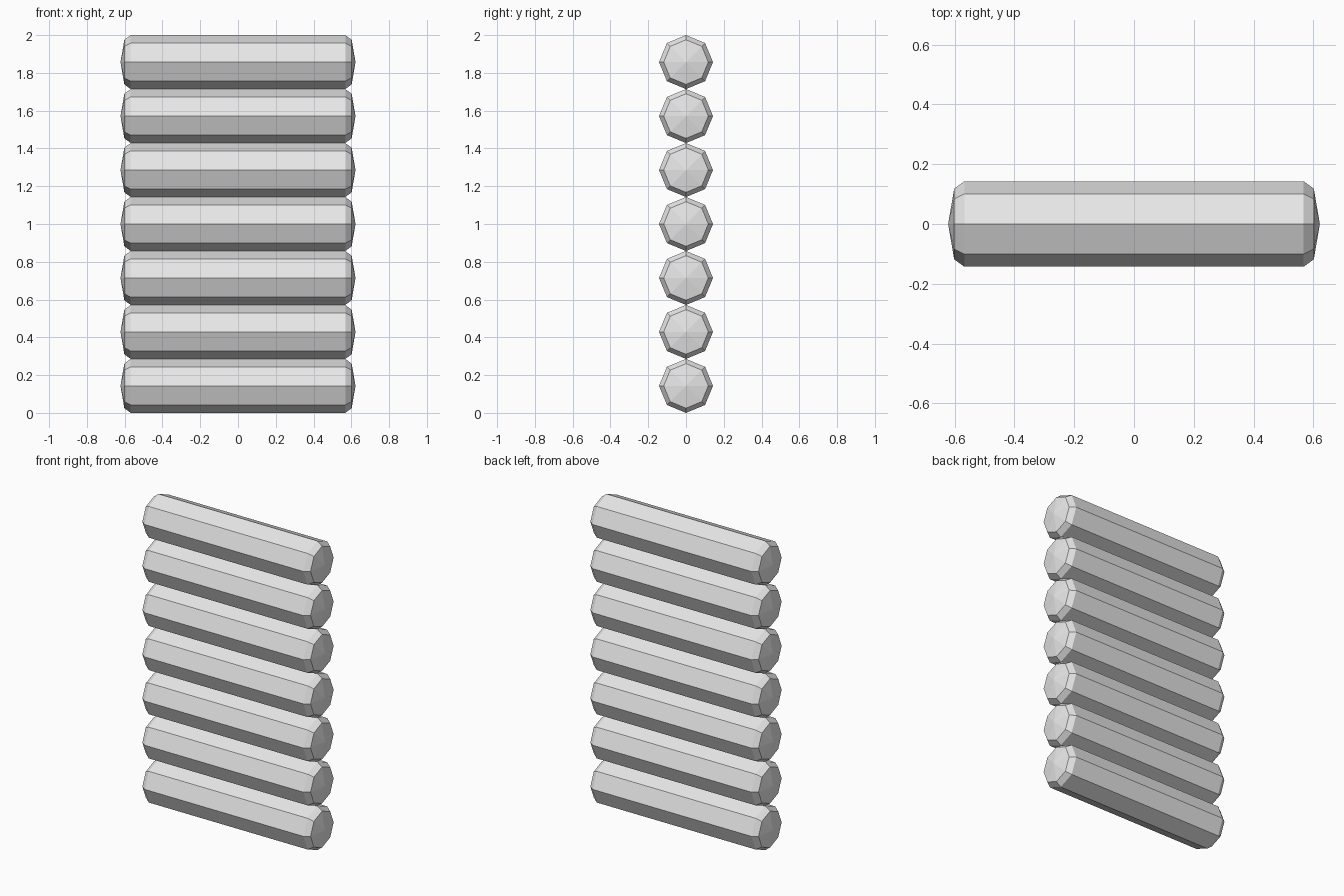
import bpy
import bmesh
import math

cube = bpy.data.objects.get("Cube")
if cube:
    bpy.data.objects.remove(cube, do_unlink=True)

LOGS = 7
SIDES = 8
RADIUS = 1 / LOGS

# Half profile of a log along x: (x, radius), mirrored to the other end
HALF = [(0.622, 0.0), (0.602, 0.118), (0.568, RADIUS)]
PROFILE = HALF + [(-x, r) for x, r in reversed(HALF)]

grey = bpy.data.materials.new("light_grey")
grey.use_nodes = True
colour = (0.8, 0.8, 0.8, 1)
grey.diffuse_color = colour
grey.node_tree.nodes["Principled BSDF"].inputs["Base Color"].default_value = colour


def log_mesh():
    """Eight-sided log with bevelled ends and shallow pointed caps."""
    bm = bmesh.new()
    verts = [bm.verts.new((x, 0, r)) for x, r in PROFILE]
    edges = [bm.edges.new(pair) for pair in zip(verts, verts[1:])]
    bmesh.ops.spin(bm, geom=verts + edges, cent=(0, 0, 0), axis=(1, 0, 0),
                   angle=math.tau, steps=SIDES)
    bmesh.ops.remove_doubles(bm, verts=bm.verts[:], dist=0.0005)
    bmesh.ops.recalc_face_normals(bm, faces=bm.faces[:])
    mesh = bpy.data.meshes.new("log")
    bm.to_mesh(mesh)
    bm.free()
    mesh.materials.append(grey)
    return mesh


# Stack of touching logs
mesh = log_mesh()
for i in range(LOGS):
    log = bpy.data.objects.new(f"log_{i + 1}", mesh)
    log.location.z = RADIUS * (2 * i + 1)
    bpy.context.collection.objects.link(log)
